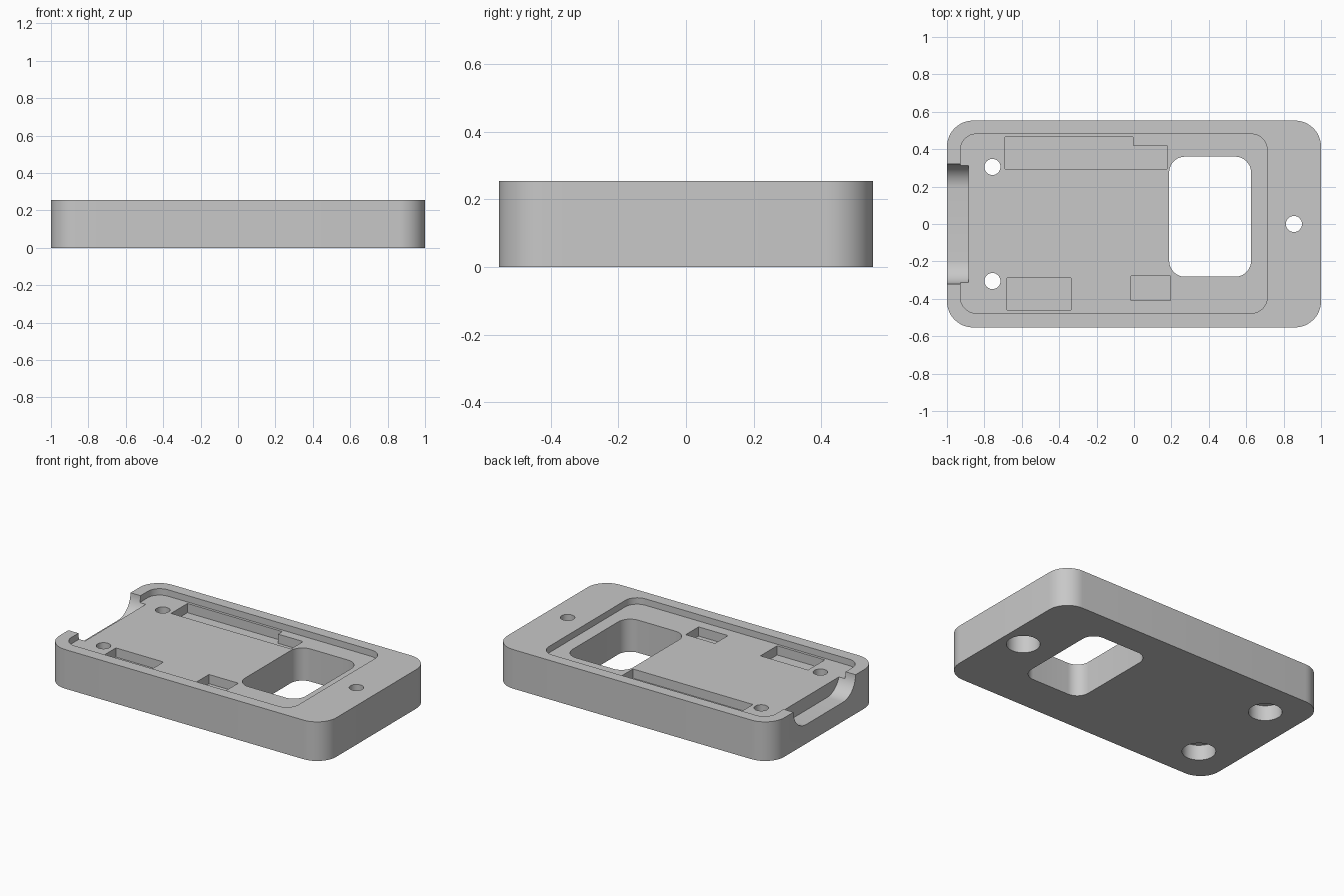
import bpy, bmesh, math

if "Cube" in bpy.data.objects:
    bpy.data.objects.remove(bpy.data.objects["Cube"], do_unlink=True)

TOP, HALF_Y = 0.255, 0.553
FLOOR = TOP - 0.042       # recessed tray floor
POCKET = FLOOR - 0.06     # floor of the small pockets
OVER = TOP + 0.1          # cutters overshoot the top


def arc(cx, cy, r, start, end, n=12):
    return [(cx + r * math.cos(math.radians(start + (end - start) * i / n)),
             cy + r * math.sin(math.radians(start + (end - start) * i / n))) for i in range(n + 1)]


def rounded(x0, x1, y0, y1, r):
    return (arc(x1 - r, y1 - r, r, 0, 90) + arc(x0 + r, y1 - r, r, 90, 180)
            + arc(x0 + r, y0 + r, r, 180, 270) + arc(x1 - r, y0 + r, r, 270, 360))


def box(x0, x1, y0, y1):
    return [(x0, y0), (x1, y0), (x1, y1), (x0, y1)]


def prism(name, outline, a, b, axis="Z"):
    """Extrude an outline from a to b, along z or along x."""
    place = (lambda p, d: (p[0], p[1], d)) if axis == "Z" else (lambda p, d: (d, p[0], p[1]))
    bm = bmesh.new()
    low = [bm.verts.new(place(p, a)) for p in outline]
    high = [bm.verts.new(place(p, b)) for p in outline]
    bm.faces.new(low[::-1])
    bm.faces.new(high)
    for i in range(len(outline)):
        j = (i + 1) % len(outline)
        bm.faces.new((low[i], low[j], high[j], high[i]))
    bmesh.ops.recalc_face_normals(bm, faces=bm.faces)
    mesh = bpy.data.meshes.new(name)
    bm.to_mesh(mesh)
    bm.free()
    obj = bpy.data.objects.new(name, mesh)
    bpy.context.collection.objects.link(obj)
    return obj


# Plate body with rounded corners
body = prism("case_plate", rounded(-1, 1, -HALF_Y, HALF_Y, 0.14), 0, TOP)
grey = bpy.data.materials.new("plain grey")
grey.use_nodes = True
colour = (0.58, 0.58, 0.58, 1)
grey.diffuse_color = colour
grey.node_tree.nodes["Principled BSDF"].inputs["Base Color"].default_value = colour
body.data.materials.append(grey)

# Tray recess, window and pockets
cutters = [
    prism("tray_cutter", rounded(-0.928, 0.712, -0.477, 0.481, 0.085), FLOOR, OVER),
    prism("window_cutter", rounded(0.188, 0.626, -0.282, 0.36, 0.085), -0.1, OVER),
    prism("long_pocket_cutter", [(-0.69, 0.295), (0.176, 0.295), (0.176, 0.42),
                                 (-0.005, 0.42), (-0.005, 0.464), (-0.69, 0.464)], POCKET, OVER),
    prism("front_pocket_cutter", box(-0.68, -0.336, -0.46, -0.288), POCKET, OVER),
    prism("small_pocket_cutter", box(-0.016, 0.196, -0.41, -0.277), POCKET, OVER),
]

# Cable notch with a rounded bottom through the short end
R, W = 0.13, 0.32
notch = [(W, OVER)] + arc(W - R, TOP, R, 0, -90) + arc(R - W, TOP, R, -90, -180) + [(-W, OVER)]
cutters.append(prism("notch_cutter", notch, -1.1, -0.885, "X"))

# Screw holes, counterbored from below
for x, y, depth in ((-0.757, 0.305, 0.10), (-0.757, -0.305, 0.10), (0.855, 0, 0.142)):
    cutters.append(prism("screw_cutter", arc(x, y, 0.043, 0, 352.5, 47), -0.1, OVER))
    cutters.append(prism("counterbore_cutter", arc(x, y, 0.1, 0, 352.5, 47), -0.1, depth))

bpy.context.view_layer.objects.active = body
for cutter in cutters:
    cutter.hide_render = True
    mod = body.modifiers.new("cut", "BOOLEAN")
    mod.operation, mod.solver, mod.object = "DIFFERENCE", "EXACT", cutter
    bpy.ops.object.modifier_apply(modifier=mod.name)
    bpy.data.objects.remove(cutter, do_unlink=True)

# Smooth the rounded walls and keep the rims sharp
for obj in bpy.context.selected_objects:
    obj.select_set(False)
body.select_set(True)
bpy.ops.object.shade_smooth_by_angle(angle=math.radians(30))
